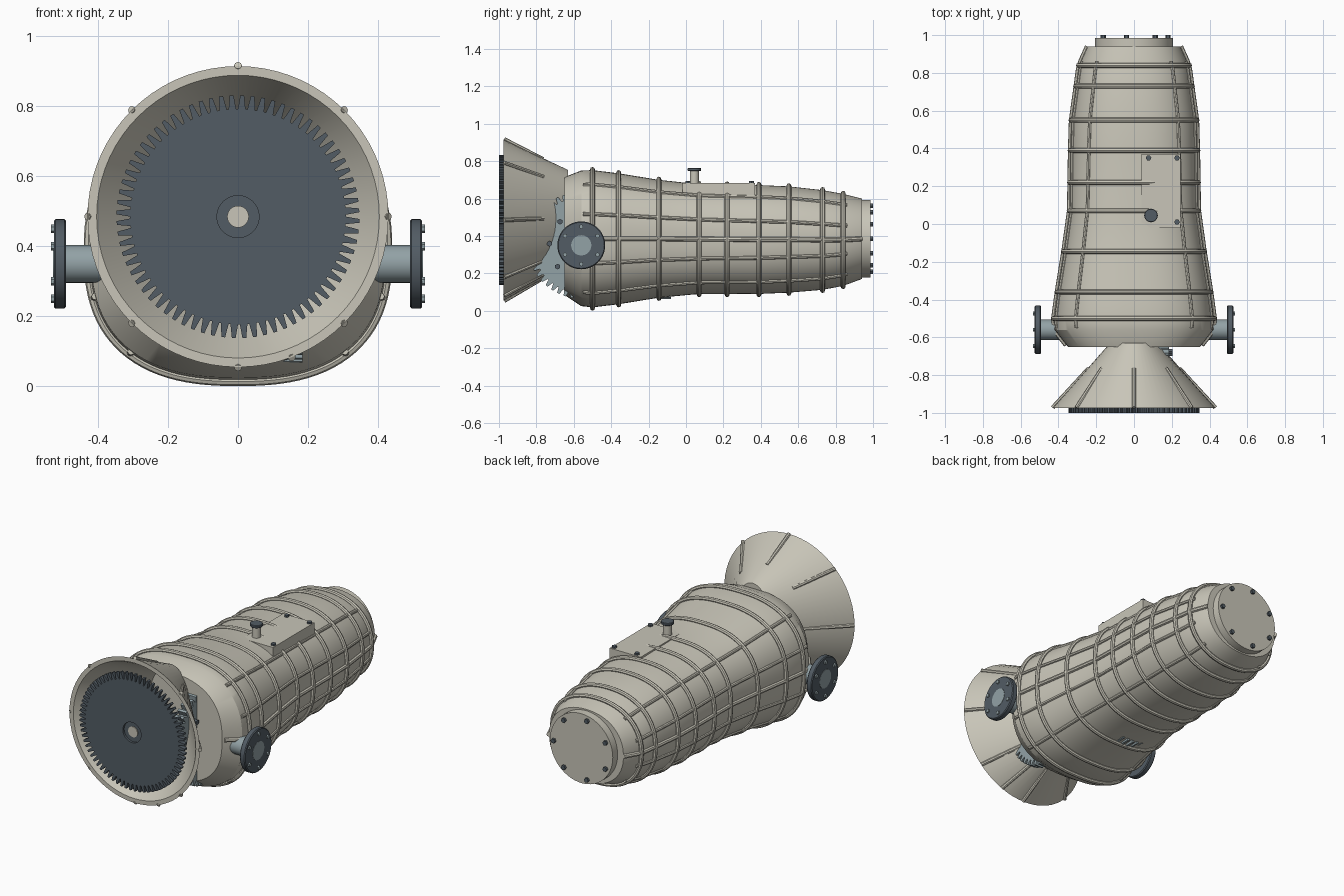
import bpy, bmesh, math
from math import sin, cos, pi, radians
from mathutils import Vector, Matrix

if "Cube" in bpy.data.objects:
    bpy.data.objects.remove(bpy.data.objects["Cube"])


def material(name, rgb):
    m = bpy.data.materials.new(name)
    m.use_nodes = True
    m.diffuse_color = (*rgb, 1)
    m.node_tree.nodes["Principled BSDF"].inputs["Base Color"].default_value = (*rgb, 1)
    return m


CAST = material("cast_beige", (0.58, 0.56, 0.48))
DARK = material("dark_slate", (0.085, 0.107, 0.128))
STEEL = material("light_slate", (0.29, 0.36, 0.38))

# Rotations that turn local +z to each world axis
AXES = {"x": Matrix.Rotation(pi / 2, 4, "Y"), "y": Matrix.Rotation(-pi / 2, 4, "X"),
        "z": Matrix.Identity(4)}


def shade(ob):
    bpy.ops.object.select_all(action="DESELECT")
    ob.select_set(True)
    bpy.context.view_layer.objects.active = ob
    bpy.ops.object.shade_smooth_by_angle(angle=radians(30))


def loft(name, rings, mat, matrix=Matrix.Identity(4)):
    """Skin equal-length rings and close both ends."""
    bm = bmesh.new()
    loops = [[bm.verts.new(matrix @ Vector(p)) for p in ring] for ring in rings]
    n = len(loops[0])
    for a, b in zip(loops, loops[1:]):
        for i in range(n):
            j = (i + 1) % n
            bm.faces.new((a[i], a[j], b[j], b[i]))
    bm.faces.new(loops[0][::-1])
    bm.faces.new(loops[-1])
    bmesh.ops.recalc_face_normals(bm, faces=bm.faces)
    me = bpy.data.meshes.new(name)
    bm.to_mesh(me)
    bm.free()
    me.materials.append(mat)
    ob = bpy.data.objects.new(name, me)
    bpy.context.collection.objects.link(ob)
    shade(ob)
    return ob


def circle(r, z, n=32):
    return [(r * cos(2 * pi * i / n), r * sin(2 * pi * i / n), z) for i in range(n)]


def cylinder(name, loc, axis, r, depth, mat, n=32, bevel=0.0):
    """Cylinder that starts at loc and grows along the axis, with bevelled rims."""
    rings = [circle(r, 0, n), circle(r, depth, n)]
    if bevel:
        rings = [circle(r - bevel, 0, n), circle(r, bevel, n),
                 circle(r, depth - bevel, n), circle(r - bevel, depth, n)]
    return loft(name, rings, mat, Matrix.Translation(loc) @ AXES[axis])


def gear_ring(teeth, root, tip, z):
    pts = []
    for i in range(teeth):
        for frac, r in ((0.0, root), (0.2, root), (0.42, tip), (0.78, tip)):
            a = 2 * pi * (i + frac) / teeth
            pts.append((r * cos(a), r * sin(a), z))
    return pts


def tubes(name, paths, radius, mat, cyclic=False):
    """One mesh of round ribs that follow the given paths."""
    cu = bpy.data.curves.new(name, "CURVE")
    cu.dimensions = "3D"
    cu.bevel_depth = radius
    cu.bevel_resolution = 2
    cu.use_fill_caps = True
    for path in paths:
        sp = cu.splines.new("POLY")
        sp.points.add(len(path) - 1)
        for p, co in zip(sp.points, path):
            p.co = (*co, 1)
        sp.use_cyclic_u = cyclic
    cu.materials.append(mat)
    ob = bpy.data.objects.new(name, cu)
    bpy.context.collection.objects.link(ob)
    bpy.ops.object.select_all(action="DESELECT")
    ob.select_set(True)
    bpy.context.view_layer.objects.active = ob
    bpy.ops.object.convert(target="MESH")
    shade(bpy.context.object)


# Main housing: y, half width, top, bottom
SECTIONS = [(-0.65, 0.35, 0.715, 0.085), (-0.56, 0.42, 0.75, 0.025), (-0.5, 0.424, 0.752, 0.018),
            (-0.36, 0.405, 0.735, 0.035), (-0.145, 0.37, 0.70, 0.07), (0.07, 0.34, 0.677, 0.09),
            (0.39, 0.335, 0.672, 0.09), (0.55, 0.33, 0.665, 0.097), (0.73, 0.305, 0.645, 0.112),
            (0.84, 0.29, 0.625, 0.133), (0.94, 0.245, 0.60, 0.17)]


def hull_point(y, t, out=0.0):
    """Point on the rounded-box section of the housing at y and angle t."""
    for s, e in zip(SECTIONS, SECTIONS[1:]):
        if y <= e[0]:
            break
    f = (y - s[0]) / (e[0] - s[0])
    a, top, bottom = (s[k] + (e[k] - s[k]) * f for k in (1, 2, 3))
    power = 0.8 + 0.12 * max(0, y)
    bulge = lambda v: math.copysign(abs(v) ** power, v)
    return ((a + out) * bulge(cos(t)), y,
            (top + bottom) / 2 + ((top - bottom) / 2 + out) * bulge(sin(t)))


def hull_ring(y, out=0.0, n=96):
    return [hull_point(y, 2 * pi * i / n, out) for i in range(n)]


loft("main_housing", [hull_ring(s[0]) for s in SECTIONS], CAST)
tubes("ring_ribs", [hull_ring(y, 0.004) for y in
                    (-0.5, -0.36, -0.145, 0.07, 0.22, 0.39, 0.55, 0.73, 0.84)], 0.013, CAST, True)
rib_paths = []
for deg in (16, 48, -16, -48):
    for t in (radians(deg), pi - radians(deg)):
        rib_paths.append([hull_point(-0.55 + 1.41 * i / 30, t, 0.001) for i in range(31)])
tubes("long_ribs", rib_paths, 0.01, CAST)
tubes("split_line_ribs", [[hull_point(-0.64 + 1.58 * i / 40, t, 0.002) for i in range(41)]
                          for t in (0, pi)], 0.013, CAST)

# Rear cover with seven bolts
cylinder("rear_cover", (0, 0.93, 0.385), "y", 0.207, 0.056, CAST, 64)
for i in range(7):
    a = 2 * pi * i / 7
    cylinder("rear_bolt", (0.18 * cos(a), 0.98, 0.385 + 0.18 * sin(a)), "y", 0.014, 0.02, DARK, 6)


# Bell housing: round mouth blending to a narrow oval neck
def bell_point(f, t, out=0.0):
    rx, rz = 0.43 - 0.285 * f + out, 0.43 - 0.165 * f + out
    return (rx * cos(t), -0.975 + 0.325 * f, 0.485 + 0.012 * f + rz * sin(t))


def bell_ring(f, out=0.0, n=72):
    return [bell_point(f, 2 * pi * i / n, out) for i in range(n)]


loft("bell_housing", [bell_ring(1.06), bell_ring(0.03), bell_ring(0), bell_ring(0, -0.026),
                      bell_ring(0.97, -0.026)], CAST)
bell_angles = [radians(45 * i) for i in range(8)] + [radians(-69)]
tubes("bell_ribs", [[bell_point(f, t, 0.004 - 0.014 * f) for f in (0.01, 0.3, 0.65)]
                    for t in bell_angles], 0.011, CAST)

# Flywheel with starter teeth and recessed hub
TEETH = 72
wheel = [gear_ring(TEETH, 0.308, 0.347, z) for z in (0, 0.025)]
wheel += [circle(0.06, 0.025, TEETH * 4), circle(0.06, 0.012, TEETH * 4)]
loft("flywheel", wheel, DARK, Matrix.Translation((0, -0.975, 0.485)) @ Matrix.Rotation(pi / 2, 4, "X"))
cylinder("input_shaft", (0, -0.992, 0.485), "y", 0.031, 0.4, CAST)

# Differential ring gear and its bolts
loft("ring_gear", [gear_ring(48, 0.255, 0.285, z) for z in (0, 0.055)], STEEL,
     Matrix.Translation((0.13, -0.56, 0.35)) @ AXES["x"])
for i in range(8):
    a = 2 * pi * i / 8 + radians(42)
    cylinder("ring_gear_bolt", (0.18, -0.56 + 0.17 * cos(a), 0.35 + 0.17 * sin(a)),
             "x", 0.015, 0.025, DARK, 6)

# Lower gear showing through the underside
loft("lower_gear", [gear_ring(36, 0.175, 0.2, z) for z in (0, 0.06)], STEEL,
     Matrix.Translation((-0.04, -0.14, 0.263)) @ AXES["y"])

# Output shafts, flanges and flange bolts on both sides
cylinder("output_shaft", (-0.528, -0.56, 0.35), "x", 0.054, 1.056, STEEL, 40)
for side in (-1, 1):
    cylinder("output_flange", (0.509 * side - 0.0175, -0.56, 0.35), "x", 0.128, 0.035, DARK, 48, 0.005)
    for i in range(6):
        a = pi / 6 + i * pi / 3
        cylinder("flange_bolt", (0.528 * side - 0.007, -0.56 + 0.1 * cos(a), 0.35 + 0.1 * sin(a)),
                 "x", 0.012, 0.014, STEEL, 6)

# Top cover plate, corner bolts and breather
outline = [(0.04, -0.02), (0.245, -0.02), (0.245, 0.37), (0.04, 0.37)]
loft("top_cover", [[(x, y, z) for x, y in outline] for z in (0.5, 0.683)], CAST)
for x, y in ((0.077, 0.35), (0.228, 0.35), (0.228, 0.01)):
    cylinder("cover_bolt", (x, y, 0.68), "z", 0.015, 0.013, DARK, 6)
cylinder("breather_stem", (0.09, 0.045, 0.67), "z", 0.024, 0.08, CAST, 24)
cylinder("breather_cap", (0.09, 0.045, 0.747), "z", 0.036, 0.016, DARK, 24, 0.003)
